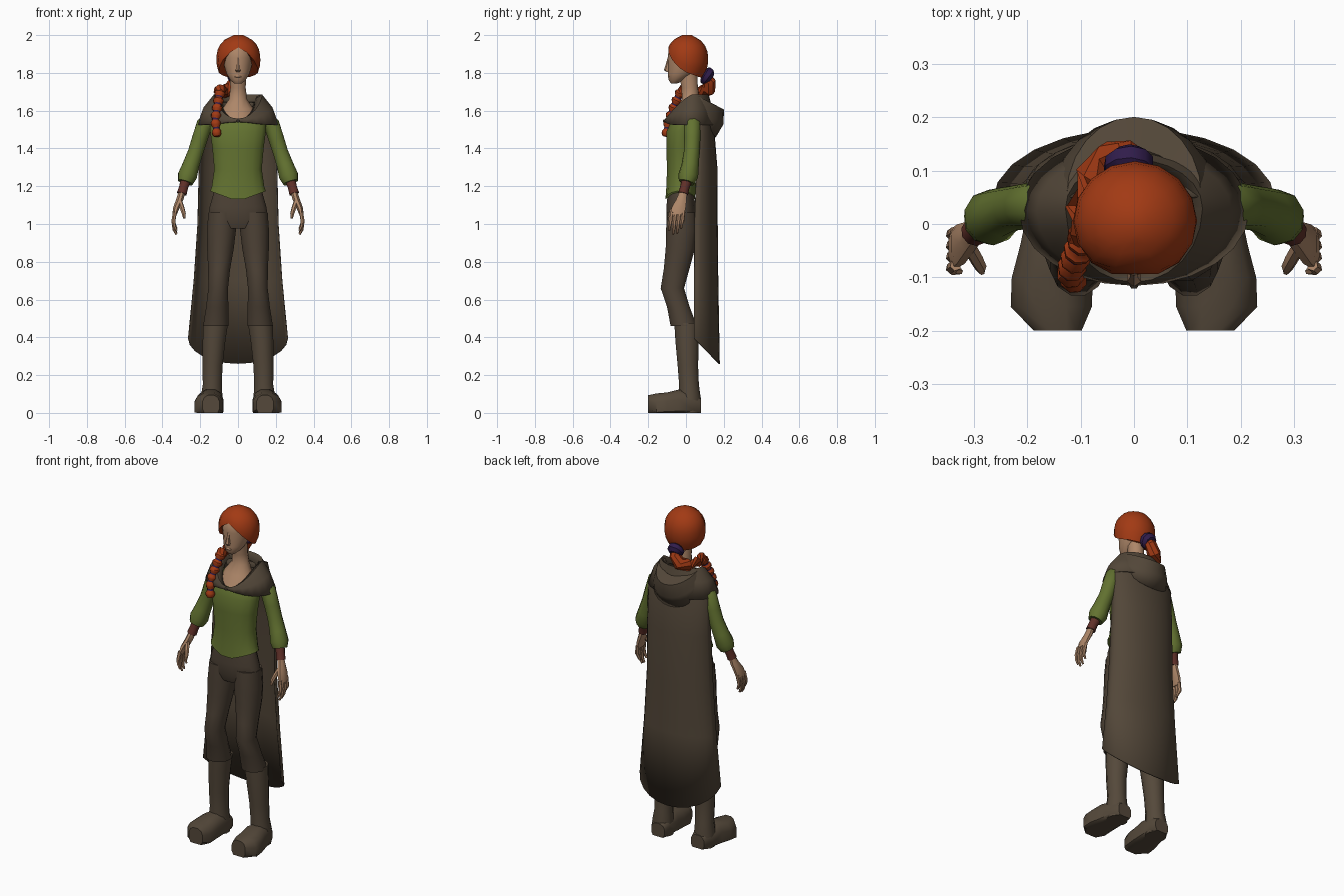
import bpy, bmesh, math
from mathutils import Vector


def material(name, rgb):
    m = bpy.data.materials.new(name)
    m.diffuse_color = (*rgb, 1)
    return m


HAIR = material("red hair", (0.36, 0.042, 0.007))
SKIN = material("skin", (0.42, 0.24, 0.14))
GREEN = material("green tunic", (0.125, 0.17, 0.03))
CLOTH = material("brown cloak", (0.085, 0.062, 0.04))
TROUSER = material("dark brown trousers", (0.072, 0.052, 0.035))
LEATHER = material("boot leather", (0.09, 0.066, 0.043))
CUFF = material("red brown cuff", (0.12, 0.03, 0.022))
PURPLE = material("purple band", (0.03, 0.012, 0.07))


def skin(name, rings, mat, closed=True, cap=True, mirror=False, solid=0, band=None):
    """Bridge successive rings of points; band = (material, rule on ring index)."""
    bm = bmesh.new()
    rows = [[bm.verts.new(p) for p in r] for r in rings]
    n = len(rows[0])
    for i, (a, b) in enumerate(zip(rows, rows[1:])):
        for j in range(n if closed else n - 1):
            k = (j + 1) % n
            f = bm.faces.new((a[j], a[k], b[k], b[j]))
            if band and band[1](i):
                f.material_index = 1
    if closed and cap:
        bm.faces.new(rows[0][::-1])
        bm.faces.new(rows[-1])
    bmesh.ops.recalc_face_normals(bm, faces=bm.faces[:])
    me = bpy.data.meshes.new(name)
    bm.to_mesh(me)
    bm.free()
    me.materials.append(mat)
    if band:
        me.materials.append(band[0])
    ob = bpy.data.objects.new(name, me)
    bpy.context.collection.objects.link(ob)
    if solid:
        s = ob.modifiers.new("thickness", 'SOLIDIFY')
        s.thickness, s.offset = solid, 0
    if mirror:
        ob.modifiers.new("mirror", 'MIRROR').use_mirror_merge = False
    return ob


def power(v, p):
    return math.copysign(abs(v) ** p, v)


def loft(name, rings, mat, sides=12, p=1.0, axis='z', **kw):
    """Rings are (x, y, z, radius_x, other_radius), across z or y."""
    out = []
    for x, y, z, rx, ro in rings:
        ring = []
        for j in range(sides):
            t = 2 * math.pi * (j + 0.5) / sides
            a, b = rx * power(math.cos(t), p), ro * power(math.sin(t), p)
            ring.append((x + a, y + b, z) if axis == 'z' else (x + a, y, max(0, z + b)))
        out.append(ring)
    return skin(name, out, mat, **kw)


def tube(name, pts, mat, sides=8, **kw):
    """Round tube through (x, y, z, radius) points."""
    P = [Vector(p[:3]) for p in pts]
    out = []
    for i, c in enumerate(P):
        d = (P[min(i + 1, len(P) - 1)] - P[max(i - 1, 0)]).normalized()
        u = d.cross(Vector((0.3, 1, 0.2))).normalized()
        v = d.cross(u)
        out.append([c + pts[i][3] * (u * math.cos(t) + v * math.sin(t))
                    for t in (2 * math.pi * j / sides for j in range(sides))])
    return skin(name, out, mat, **kw)


def drape(name, rows, mat, cols=13, solid=0.006):
    """Curved sheet; rows are (half_width, edge_y, back_y, edge_z, centre_z)."""
    out = []
    for w, ye, yb, ze, zc in rows:
        angs = [math.pi * (j / (cols - 1) - 0.5) for j in range(cols)]
        out.append([(w * math.sin(a), ye + (yb - ye) * math.cos(a),
                     ze + (zc - ze) * math.cos(a)) for a in angs])
    return skin(name, out, mat, closed=False, solid=solid)


def lerp(table, x):
    for (a, va), (b, vb) in zip(table, table[1:]):
        if x <= b:
            return va + (vb - va) * (x - a) / (b - a)
    return table[-1][1]


# Head, nose and neck
loft("head", [(0, -.062, 1.745, .022, .018), (0, -.05, 1.762, .042, .042),
              (0, -.026, 1.795, .062, .07), (0, -.006, 1.835, .074, .088),
              (0, 0, 1.88, .08, .097), (0, .002, 1.93, .08, .092),
              (0, .002, 1.97, .05, .055)], SKIN, 14)
loft("nose", [(0, -.095, 1.805, .012, .008), (0, -.1, 1.815, .015, .017),
              (0, -.094, 1.845, .009, .013), (0, -.088, 1.885, .008, .008)], SKIN, 6)
loft("lips", [(0, -.08, 1.768, .012, .008), (0, -.086, 1.778, .02, .012),
              (0, -.086, 1.79, .01, .008)], SKIN, 8)
loft("neck", [(0, -.012, 1.55, .1, .08), (0, .005, 1.61, .085, .06),
              (0, .025, 1.66, .05, .048), (0, .02, 1.72, .042, .045),
              (0, .01, 1.8, .045, .05)], SKIN, 12)

# Hair cap with a hairline that drops from the brow to the nape
hairline = [(0, 1.935), (30, 1.9), (60, 1.835), (90, 1.8), (130, 1.78), (180, 1.77)]
profile = [(1.77, .7), (1.80, .88), (1.84, .98), (1.88, 1), (1.92, .95),
           (1.955, .8), (1.98, .58), (2.0, .22)]
rings = []
for i in range(8):
    ring = []
    for j in range(16):
        t = 2 * math.pi * j / 16
        deg = math.degrees(min(t, 2 * math.pi - t))
        low = lerp(hairline, deg)
        z = low + (2.0 - low) * (i / 7) ** 0.85
        r = lerp(profile, z)
        ring.append((.002 + .117 * r * math.sin(t), .006 - .112 * r * math.cos(t), z))
    rings.append(ring)
# tuck the lower rim in against the head
rim = [(x * .82, .006 + (y - .006) * .82, z + .01) for x, y, z in rings[0]]
skin("hair", [rim] + rings, HAIR)

# Gathered ponytail, its tie, and the banded braid over one shoulder
tube("hair_tie", [(-.01, .09, 1.795, .03), (-.01, .1, 1.79, .047),
                  (-.01, .118, 1.778, .047), (-.012, .13, 1.768, .03)], PURPLE, 10)
tube("ponytail", [(-.01, .1, 1.79, .025), (-.015, .125, 1.755, .033),
                  (-.04, .12, 1.715, .038), (-.08, .085, 1.7, .035),
                  (-.098, .03, 1.705, .032), (-.092, -.015, 1.71, .032),
                  (-.1, -.035, 1.68, .026)], HAIR)
path = [Vector(p) for p in ((-.094, -.025, 1.705), (-.108, -.06, 1.63),
                            (-.12, -.09, 1.55), (-.11, -.11, 1.455))]
braid = []
for i in range(24):
    t = (i // 4 + (0, .28, .56, .82)[i % 4]) / 6 * 3
    k = min(int(t), 2)
    c = path[k].lerp(path[k + 1], t - k)
    braid.append((*c, (.02, .03, .029, .02)[i % 4] * (1 - i * .006)))
tube("braid", braid, HAIR, band=(PURPLE, lambda i: i % 4 == 3))

# Tunic with a hem that dips at the front
tunic = loft("tunic", [(0, -.03, 1.12, .15, .08), (0, -.027, 1.2, .141, .078),
                       (0, -.025, 1.29, .128, .077), (0, -.025, 1.4, .138, .08),
                       (0, -.022, 1.49, .15, .082), (0, .0, 1.555, .15, .075),
                       (0, .02, 1.6, .1, .05)], GREEN, 16, .9)
for v in tunic.data.vertices:
    if v.co.z < 1.15:
        v.co.z += .055 * abs(v.co.x) / .15

# Sleeves, cuffs and hands
tube("sleeve", [(.13, .03, 1.555, .04), (.178, .035, 1.525, .046), (.203, .033, 1.45, .043),
                (.225, .03, 1.38, .042), (.25, .022, 1.31, .046), (.268, .012, 1.255, .053),
                (.279, .003, 1.22, .042)], GREEN, 10, mirror=True)
tube("cuff", [(.275, .005, 1.235, .029), (.288, -.006, 1.195, .025),
              (.298, -.015, 1.16, .027)], CUFF, 10, mirror=True)
loft("palm", [(.295, -.014, 1.175, .019, .02), (.308, -.024, 1.13, .021, .03),
              (.325, -.038, 1.09, .019, .04), (.336, -.045, 1.05, .013, .04)],
     SKIN, 8, mirror=True)
for i, tip in enumerate((.965, .945, .95, .975)):
    y = -.077 + i * .021
    tube("finger", [(.334, y, 1.065, .011), (.342, y - .006, 1.015, .011),
                    (.338, y - .01, tip + .025, .009), (.326, y - .012, tip, .006)],
         SKIN, 6, mirror=True)
tube("thumb", [(.31, -.04, 1.125, .013), (.296, -.065, 1.085, .013),
               (.287, -.082, 1.055, .011), (.285, -.09, 1.03, .006)], SKIN, 6, mirror=True)

# Trousers
loft("trouser_hips", [(0, -.027, 1.17, .13, .07), (0, -.027, 1.09, .153, .078),
                      (0, -.022, 1.02, .163, .083), (0, -.02, .975, .12, .07)], TROUSER, 16, .9)
loft("trouser_leg", [(.082, -.022, 1.06, .078, .08), (.088, -.024, .96, .079, .085),
                     (.093, -.03, .87, .073, .08), (.1, -.05, .76, .06, .07),
                     (.105, -.072, .66, .054, .064), (.11, -.04, .56, .061, .062),
                     (.117, -.012, .46, .07, .072)], TROUSER, 12, mirror=True)

# Boots
loft("boot_shaft", [(.118, .004, .475, .068, .068), (.127, .006, .38, .062, .064),
                    (.135, .01, .25, .055, .056), (.136, .016, .15, .052, .054),
                    (.14, .02, .08, .06, .06), (.138, .02, .0, .06, .058)],
     LEATHER, 12, mirror=True)
loft("boot_foot", [(.132, .08, .035, .045, .045), (.138, .04, .04, .06, .07),
                   (.145, -.04, .04, .07, .085), (.153, -.1, .035, .078, .075),
                   (.155, -.155, .03, .078, .075), (.143, -.2, .04, .046, .055)],
     LEATHER, 12, .75, axis='y', mirror=True)

# Cloak with a pointed lower hem
drape("cloak", [(.16, .05, .11, 1.62, 1.63), (.2, .06, .145, 1.52, 1.52),
                (.205, .055, .163, 1.3, 1.3), (.212, .045, .165, 1.0, 1.0),
                (.232, .043, .168, .7, .7), (.262, .042, .176, .395, .26)], CLOTH)

# Shoulder mantle, open in a V at the throat
rings = [[] for _ in range(4)]
for j in range(24):
    t = 2 * math.pi * j / 24
    s, c = math.sin(t), math.cos(t)
    k = max(0, c)
    rings[0].append((.213 * s, .025 - .138 * c, 1.525 + .015 * k ** 8))
    rings[1].append((.18 * s, .025 - (.135 if c > 0 else .11) * c, 1.615 - .065 * k ** 1.5))
    rings[2].append((.128 * s, .03 - (.138 if c > 0 else .09) * c, 1.682 - .127 * k ** 1.3))
    rings[3].append((.09 * s, .03 - (.125 if c > 0 else .06) * c, 1.645 - .1 * k ** 1.3))
skin("mantle", rings, CLOTH, cap=False, solid=.006)
tube("clasp", [(0, -.108, 1.545, .006), (0, -.115, 1.545, .009),
               (0, -.121, 1.545, .005)], TROUSER, 8)

# Lowered hood hanging at the back
drape("hood", [(.085, .06, .1, 1.64, 1.6), (.1, .05, .14, 1.675, 1.635),
               (.125, .05, .198, 1.68, 1.605), (.145, .055, .196, 1.625, 1.53),
               (.16, .07, .155, 1.575, 1.46)], CLOTH)

# Smooth shading with sharp creases kept
bpy.ops.object.select_all(action='DESELECT')
for ob in bpy.context.scene.objects:
    ob.select_set(True)
    bpy.context.view_layer.objects.active = ob
bpy.ops.object.shade_smooth_by_angle(angle=math.radians(40))
